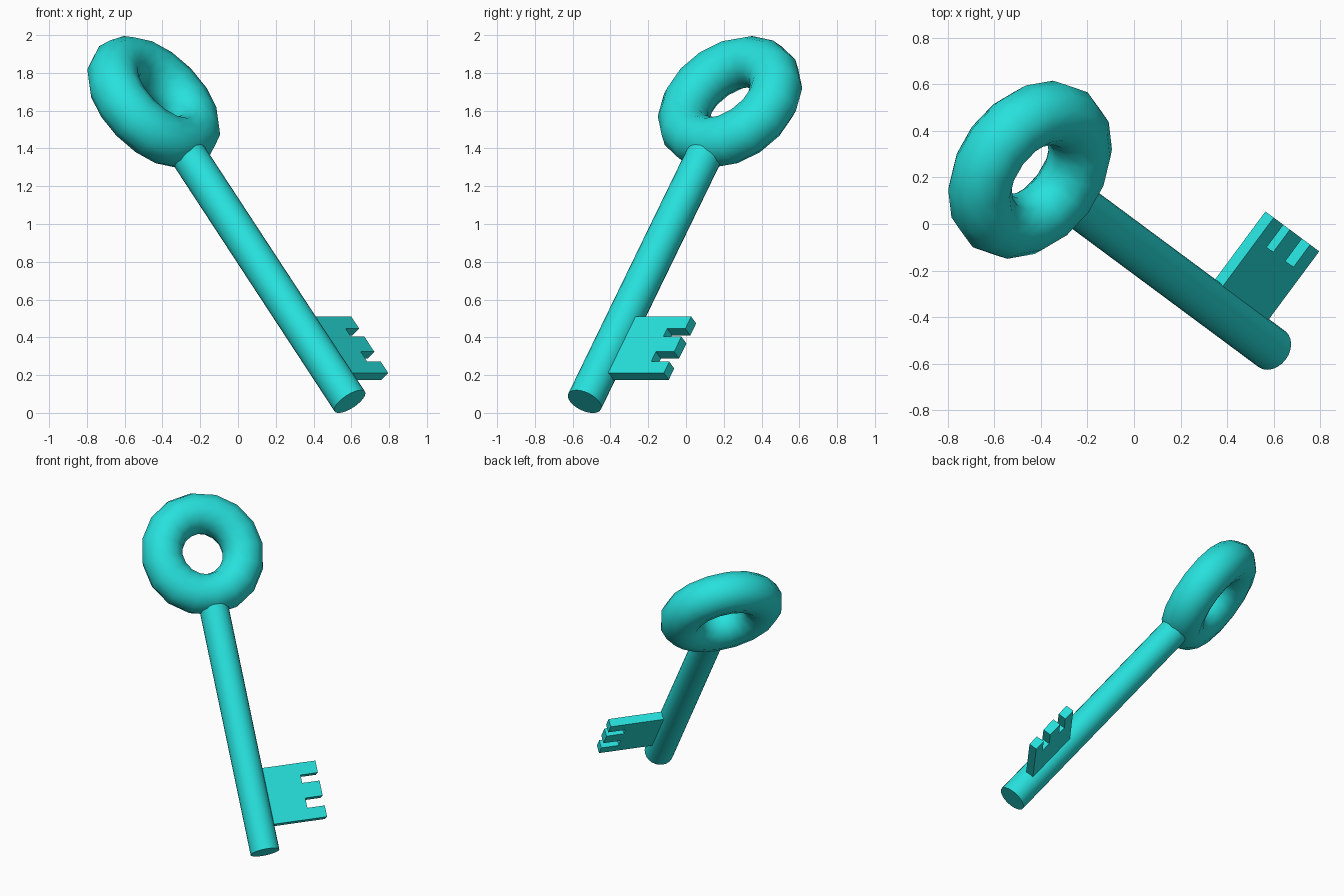
import bpy, bmesh, math
from mathutils import Matrix, Vector

if "Cube" in bpy.data.objects:
    bpy.data.objects.remove(bpy.data.objects["Cube"])

# Key frame: local z runs up the shaft, local x points along the teeth
tip = Vector((0.592, -0.537, 0.06))
d = Vector((-0.5076, 0.3765, 0.775)).normalized()
u = Vector((-d.x, -d.y, 0)).cross(Vector((0, 0, 1))).normalized()
if u.y < 0:
    u = -u
n = d.cross(u)
frame = Matrix.Translation(tip) @ Matrix((u, n, d)).transposed().to_4x4()

teal = bpy.data.materials.new("teal")
teal.diffuse_color = (0.02, 0.75, 0.72, 1)
teal.use_nodes = True
teal.node_tree.nodes["Principled BSDF"].inputs["Base Color"].default_value = teal.diffuse_color


def finish(ob, name, angle):
    ob.name = name
    ob.data.transform(frame @ ob.matrix_basis)
    ob.matrix_basis = Matrix.Identity(4)
    ob.data.materials.append(teal)
    bpy.ops.object.select_all(action='DESELECT')
    ob.select_set(True)
    bpy.context.view_layer.objects.active = ob
    bpy.ops.object.shade_smooth_by_angle(angle=math.radians(angle))


# Shaft, ending inside the bow
bpy.ops.mesh.primitive_cylinder_add(vertices=24, radius=0.096, depth=1.75,
                                    location=(0, 0, 0.875))
finish(bpy.context.object, "shaft", 40)

# Ring-shaped bow, low-poly with smooth shading
bpy.ops.mesh.primitive_torus_add(major_segments=16, minor_segments=12,
                                 major_radius=0.276, minor_radius=0.138,
                                 location=(0, 0, 2.045),
                                 rotation=(math.pi / 2, 0, 0))
finish(bpy.context.object, "bow", 60)

# Toothed bit: outline in the plane of the bow, extruded through its thickness
TIP, ROOT, THICK = 0.458, 0.338, 0.057
outline = [(0, 0.172)]
for low, high in ((0.172, 0.249), (0.317, 0.420), (0.475, 0.557)):
    if low > 0.172:
        outline.append((ROOT, low))
    outline += [(TIP, low), (TIP, high)]
    if high < 0.557:
        outline.append((ROOT, high))
outline.append((0, 0.557))

bm = bmesh.new()
face = bm.faces.new([bm.verts.new((x, -THICK / 2, z)) for x, z in outline])
ext = bmesh.ops.extrude_face_region(bm, geom=[face])
bmesh.ops.translate(bm, vec=(0, THICK, 0),
                    verts=[g for g in ext["geom"] if isinstance(g, bmesh.types.BMVert)])
bmesh.ops.recalc_face_normals(bm, faces=bm.faces)
mesh = bpy.data.meshes.new("toothed_bit")
bm.to_mesh(mesh)
bm.free()
bit = bpy.data.objects.new("toothed_bit", mesh)
bpy.context.collection.objects.link(bit)
finish(bit, "toothed_bit", 30)
